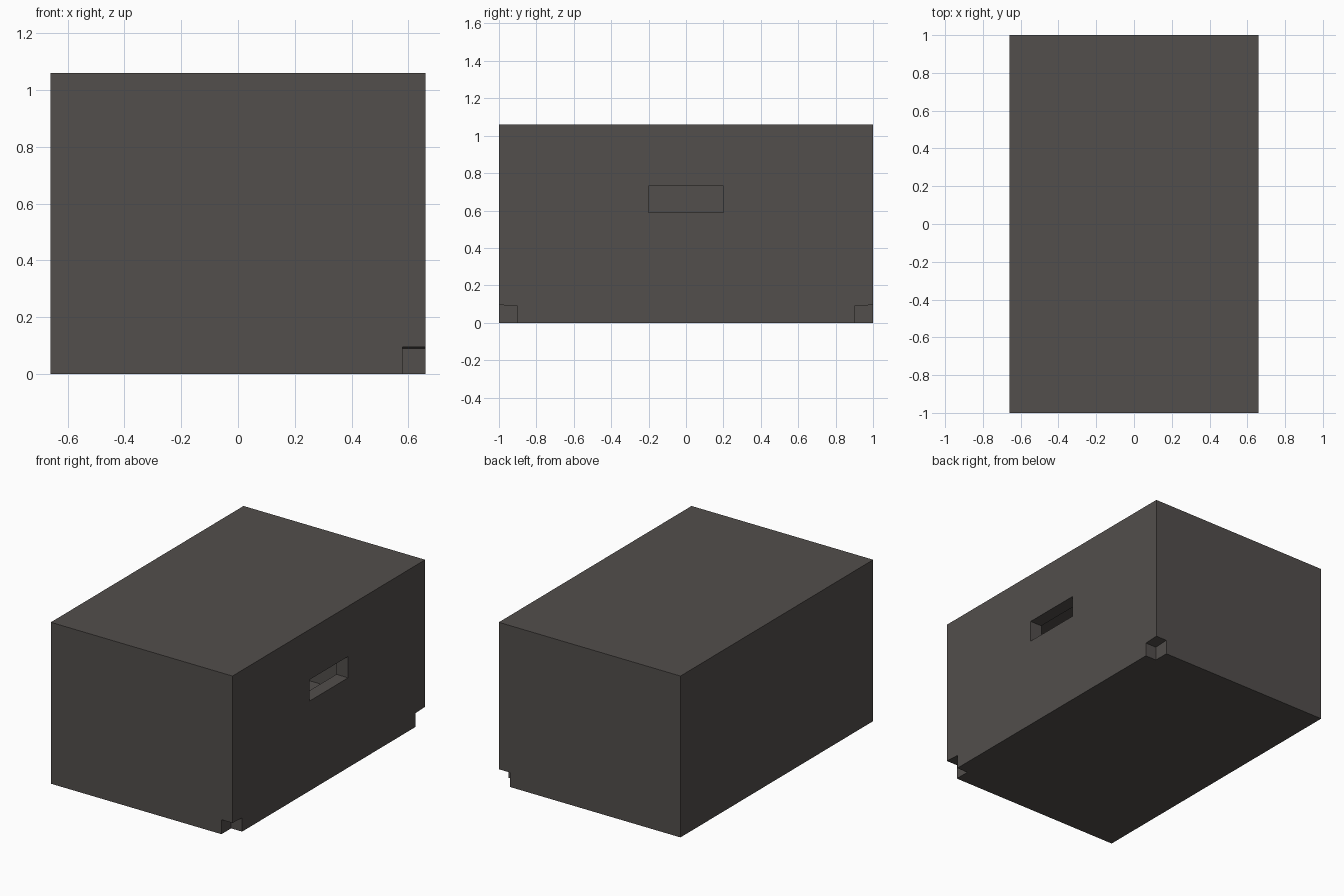
import bpy, bmesh
from mathutils import Vector

if "Cube" in bpy.data.objects:
    bpy.data.objects.remove(bpy.data.objects["Cube"])

HX, HY, H = 0.66, 1.0, 1.06          # half width, half length, height


def box(name, lo, hi):
    """Axis-aligned box between two corners."""
    bm = bmesh.new()
    bmesh.ops.create_cube(bm, size=1)
    lo, hi = Vector(lo), Vector(hi)
    for v in bm.verts:
        v.co = Vector([(c + 0.5) * (h - l) + l for c, l, h in zip(v.co, lo, hi)])
    me = bpy.data.meshes.new(name)
    bm.to_mesh(me)
    bm.free()
    ob = bpy.data.objects.new(name, me)
    bpy.context.collection.objects.link(ob)
    return ob


def cut(target, cutter):
    """Subtract the cutter, then remove it."""
    mod = target.modifiers.new("cut", 'BOOLEAN')
    mod.operation, mod.solver, mod.object = 'DIFFERENCE', 'EXACT', cutter
    bpy.context.view_layer.objects.active = target
    bpy.ops.object.modifier_apply(modifier=mod.name)
    bpy.data.objects.remove(cutter)


# hollow body
body = box("crate_body", (-HX, -HY, 0), (HX, HY, H))
mat = bpy.data.materials.new("dark warm grey")
mat.diffuse_color = (0.085, 0.077, 0.072, 1)
mat.use_nodes = True
mat.node_tree.nodes["Principled BSDF"].inputs["Base Color"].default_value = mat.diffuse_color
body.data.materials.append(mat)
cut(body, box("cavity", (-0.575, -0.895, 0.1), (0.575, 0.895, 0.97)))

# handle slot through the right wall
cut(body, box("handle_slot", (0.5, -0.2, 0.59), (0.8, 0.2, 0.73)))

# notches in the two lower right corners, roof rising slightly outwards
for s in (-1, 1):
    y0, y1 = sorted((s * 0.9, s * 1.1))
    notch = box("corner_notch", (0.58, y0, -0.1), (0.8, y1, 0.09))
    for v in notch.data.vertices:
        if v.co.z > 0 and abs(v.co.y) > 1:
            v.co.z = 0.1
    cut(body, notch)
